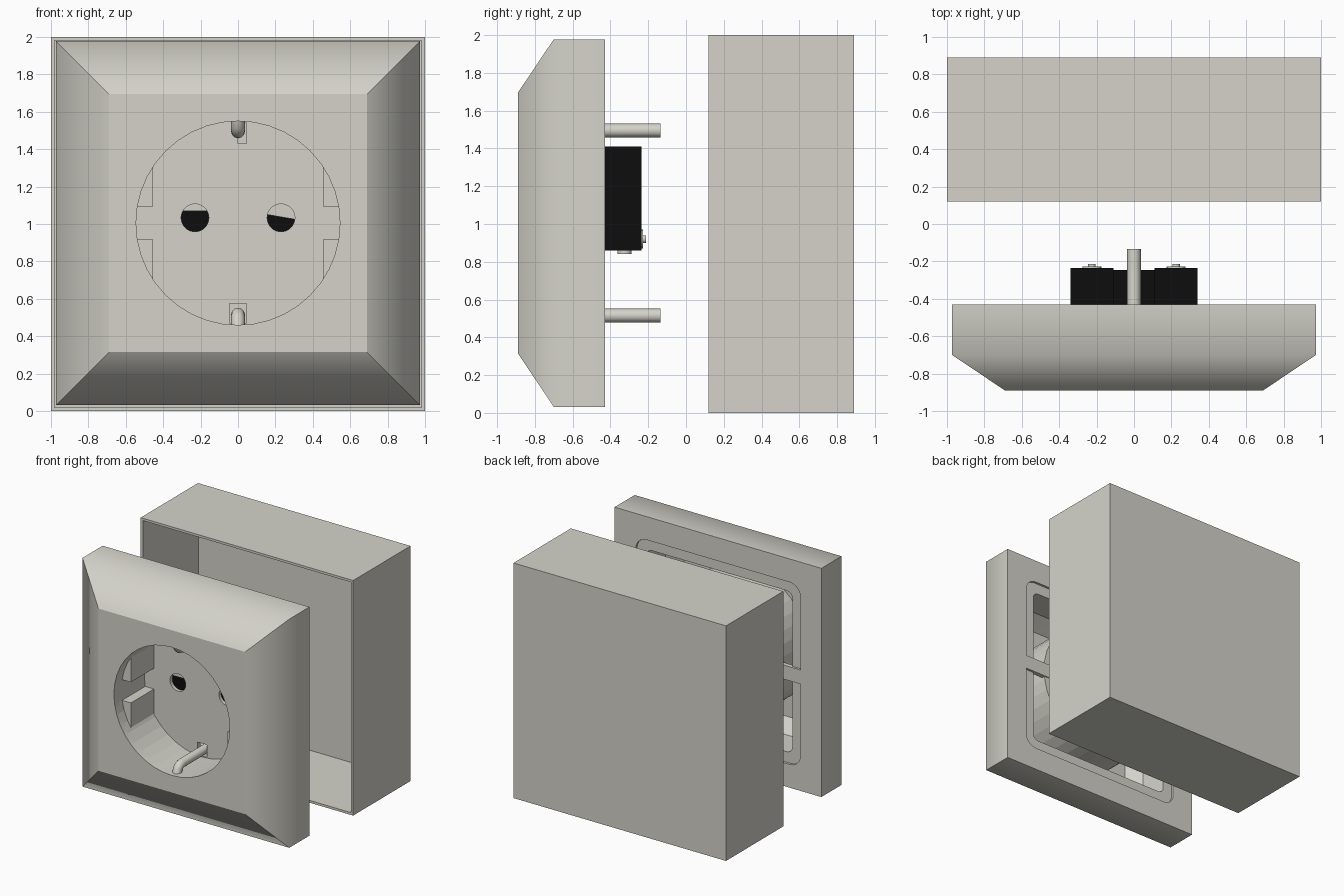
import bpy, bmesh, math
from mathutils import Matrix, Vector

cube = bpy.data.objects.get("Cube")
if cube:
    bpy.data.objects.remove(cube)

MID = 1.005          # height of the socket centre
HOLE_R = 0.545       # radius of the round recess
FLOOR = -0.48        # depth of the recess floor
SHOULDER = -0.70     # where the cover starts to slope


def material(name, rgb, rough):
    m = bpy.data.materials.new(name)
    m.use_nodes = True
    m.diffuse_color = (*rgb, 1)
    bsdf = m.node_tree.nodes["Principled BSDF"]
    bsdf.inputs["Base Color"].default_value = (*rgb, 1)
    bsdf.inputs["Roughness"].default_value = rough
    return m


PLASTIC = material("warm_grey_plastic", (0.66, 0.65, 0.59), 0.5)
BLACK = material("black_plastic", (0.004, 0.004, 0.004), 0.6)


def finish(name, bm, mat=PLASTIC):
    bmesh.ops.recalc_face_normals(bm, faces=bm.faces)
    mesh = bpy.data.meshes.new(name)
    bm.to_mesh(mesh)
    bm.free()
    mesh.materials.append(mat)
    ob = bpy.data.objects.new(name, mesh)
    bpy.context.collection.objects.link(ob)
    return ob


def box(name, x, y, z, mat=PLASTIC):
    bm = bmesh.new()
    bmesh.ops.create_cube(bm, size=1)
    for v in bm.verts:
        v.co = [(lo + hi) / 2 + c * (hi - lo) for (lo, hi), c in zip((x, y, z), v.co)]
    return finish(name, bm, mat)


def cylinder(name, start, end, r, mat=PLASTIC, sides=32):
    start, end = Vector(start), Vector(end)
    axis = end - start
    rot = axis.to_track_quat('Z', 'Y').to_matrix().to_4x4()
    bm = bmesh.new()
    bmesh.ops.create_cone(bm, cap_ends=True, segments=sides, radius1=r, radius2=r,
                          depth=axis.length,
                          matrix=Matrix.Translation((start + end) / 2) @ rot)
    return finish(name, bm, mat)


def loft(name, rings, steps):
    """Stack rounded squares, each given as (half size, corner radius, y)."""
    bm = bmesh.new()
    loops = []
    for half, r, y in rings:
        loop = []
        for k in range(4):
            a0 = k * math.pi / 2
            cx = (half - r) * (1 if k in (0, 3) else -1)
            cz = (half - r) * (1 if k in (0, 1) else -1)
            for s in range(steps):
                a = a0 + (math.pi / 2) * s / max(steps - 1, 1)
                loop.append(bm.verts.new((cx + r * math.cos(a), y, MID + cz + r * math.sin(a))))
        loops.append(loop)
    for a, b in zip(loops, loops[1:]):
        for i in range(len(a)):
            j = (i + 1) % len(a)
            bm.faces.new((a[i], a[j], b[j], b[i]))
    bm.faces.new(loops[0])
    bm.faces.new(loops[-1])
    return finish(name, bm)


def boolean(ob, tool, operation='DIFFERENCE'):
    mod = ob.modifiers.new("cut", 'BOOLEAN')
    mod.operation, mod.solver, mod.object = operation, 'EXACT', tool
    dg = bpy.context.evaluated_depsgraph_get()
    mesh = bpy.data.meshes.new_from_object(ob.evaluated_get(dg))
    ob.modifiers.clear()
    ob.data = mesh
    bpy.data.objects.remove(tool)


def smooth(ob, limit=30, soft=lambda e: False):
    """Smooth shading with sharp edges above the limit, unless marked soft."""
    bm = bmesh.new()
    bm.from_mesh(ob.data)
    for f in bm.faces:
        f.smooth = True
    for e in bm.edges:
        e.smooth = soft(e) or e.calc_face_angle(0) < math.radians(limit)
    bm.to_mesh(ob.data)
    bm.free()


# Wall box, open towards the cover
wall_box = box("wall_box", (-1, 1), (0.12, 0.89), (0, 2))
boolean(wall_box, box("cavity", (-0.98, 0.98), (0, 0.87), (0.02, 1.98)))

# Sloped cover, hollow behind with a rounded ledge
cover = loft("cover", [(0.973, 0, -0.43), (0.973, 0, SHOULDER), (0.69, 0, -0.89)], 1)
boolean(cover, loft("cavity", [(0.775, 0.1, -0.4), (0.775, 0.1, -0.45), (0.685, 0.05, -0.45),
                               (0.685, 0.05, SHOULDER), (0.6, 0.05, -0.83)], 6))
boolean(cover, cylinder("hole", (0, -1, MID), (0, -0.6, MID), HOLE_R, sides=40))
smooth(cover, soft=lambda e: all(abs(v.co.y - SHOULDER) < 1e-3 and
                                 max(abs(v.co.x), abs(v.co.z - MID)) > 0.9 for v in e.verts))

# Round recess cup with pin holes and clip slots
cup = cylinder("recess_cup", (0, -0.87, MID), (0, -0.44, MID), 0.58, sides=40)
boolean(cup, cylinder("hole", (0, -1, MID), (0, FLOOR, MID), HOLE_R, sides=40))
for side in (-1, 1):
    boolean(cup, cylinder("hole", (side * 0.23, -0.6, 1.033), (side * 0.23, -0.3, 1.033), 0.074))
boolean(cup, box("slot", (-0.045, 0.045), (-0.6, -0.3), (0.47, 0.575)))
boolean(cup, box("slot", (0, 0.045), (-0.6, -0.3), (1.43, 1.54)))
smooth(cup, 5)

# Shutters that partly close the pin holes
box("left_shutter", (-0.32, -0.14), (-0.462, -0.452), (1.07, 1.12))
bm = bmesh.new()
outline = [(0.14, 1.053), (0.32, 1.022), (0.32, 1.12), (0.14, 1.12)]
face = bm.faces.new([bm.verts.new((x, -0.462, z)) for x, z in outline])
depth = bmesh.ops.extrude_face_region(bm, geom=[face])["geom"]
bmesh.ops.translate(bm, vec=(0, 0.01, 0), verts=[g for g in depth if isinstance(g, bmesh.types.BMVert)])
finish("right_shutter", bm)

# Guide keys on both sides of the recess, and straps behind it
for side in (-1, 1):
    for up in (-1, 1):
        key = cylinder("guide_key", (0, -0.79, MID), (0, -0.47, MID), 0.56, sides=40)
        xs = sorted((side * 0.455, side * 0.7))
        zs = sorted((MID + up * 0.088, MID + up * 0.5))
        boolean(key, box("limit", xs, (-0.9, -0.4), zs), 'INTERSECT')
    box("back_strap", sorted((side * 0.5, side * 0.78)), (-0.47, -0.431), (0.94, 1.06))

# Earth clips: rods that run through the floor and bend into the wall
for up in (-1, 1):
    curve = bpy.data.curves.new("earth_clip", 'CURVE')
    curve.dimensions = '3D'
    curve.bevel_depth, curve.bevel_resolution = 0.037, 4
    curve.use_fill_caps = True
    path = [(-0.135, 0.49), (-0.76, 0.49), (-0.79, 0.498), (-0.81, 0.52), (-0.82, 0.56)]
    spline = curve.splines.new('POLY')
    spline.points.add(len(path) - 1)
    for p, (y, r) in zip(spline.points, path):
        p.co = (0, y, MID + up * r, 1)
    temp = bpy.data.objects.new("clip_path", curve)
    bpy.context.collection.objects.link(temp)
    dg = bpy.context.evaluated_depsgraph_get()
    mesh = bpy.data.meshes.new_from_object(temp.evaluated_get(dg))
    bpy.data.objects.remove(temp)
    mesh.materials.clear()
    mesh.materials.append(PLASTIC)
    clip = bpy.data.objects.new("earth_clip", mesh)
    bpy.context.collection.objects.link(clip)
    smooth(clip, 50)

# Terminal block with its screws
box("terminal_centre", (-0.12, 0.12), (-0.44, -0.245), (0.87, 1.4), BLACK)
for side in (-1, 1):
    x = side * 0.225
    box("terminal_block", sorted((side * 0.11, side * 0.34)), (-0.45, -0.235), (0.86, 1.41), BLACK)
    smooth(cylinder("screw_collar", (x, -0.25, 0.92), (x, -0.228, 0.92), 0.05, sides=20))
    smooth(cylinder("rear_screw", (x, -0.25, 0.92), (x, -0.213, 0.92), 0.02, sides=16))
    smooth(cylinder("bottom_screw", (x, -0.325, 0.84), (x, -0.325, 0.88), 0.037, sides=20))
